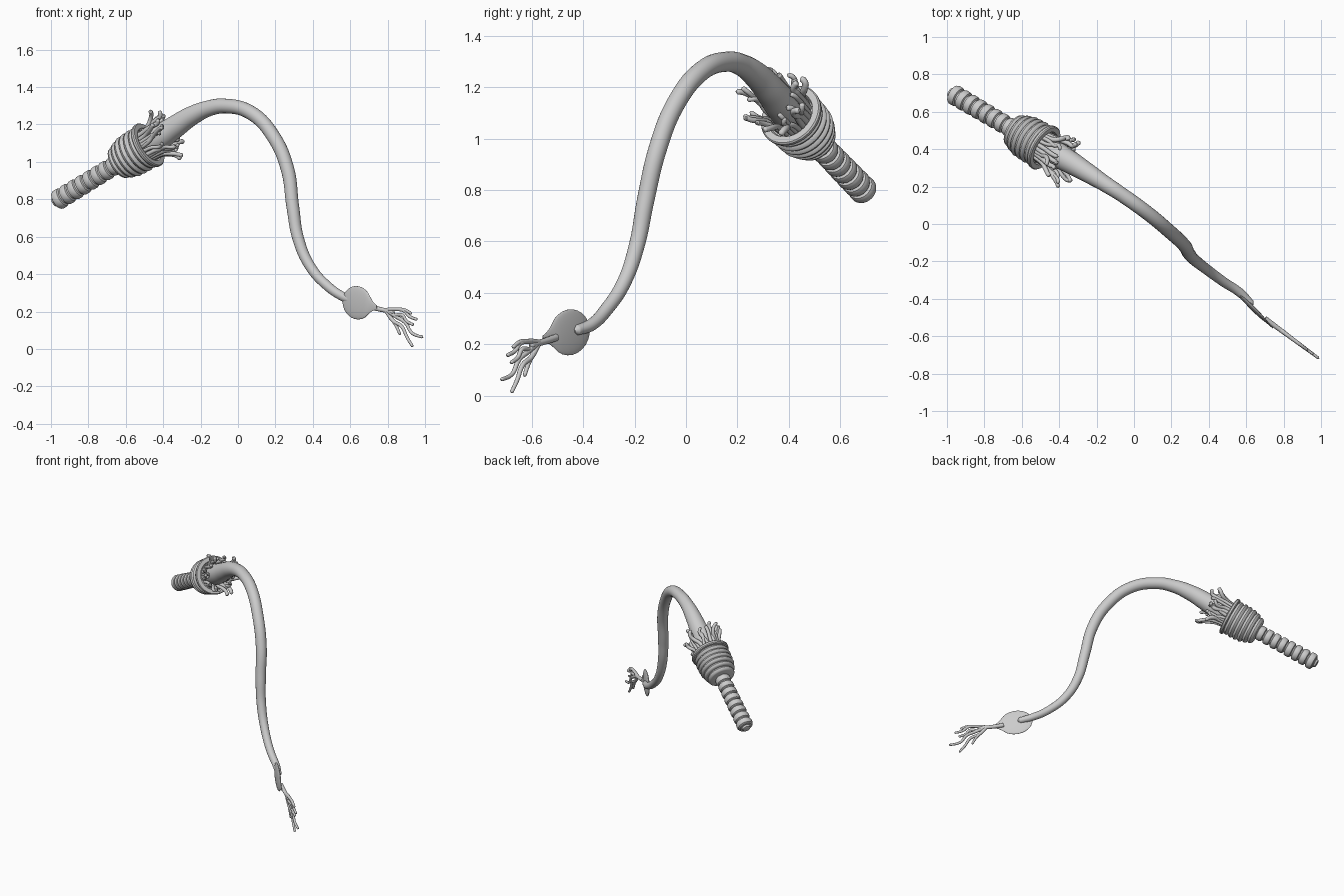
import bpy, bmesh, math, random
from mathutils import Vector, Matrix

if "Cube" in bpy.data.objects:
    bpy.data.objects.remove(bpy.data.objects["Cube"])

random.seed(7)
P0 = Vector((-0.985, 0.705, 0.783))           # butt of the handle
AX = Vector((0.763, -0.449, 0.464)).normalized()
ROT = AX.to_track_quat('Z', 'Y').to_matrix().to_4x4()


def lathe(name, profile, matrix, steps=40, angle=35):
    """Spin (height, radius) pairs about local z, then place."""
    bm = bmesh.new()
    rings = []
    for h, r in profile:
        rings.append([bm.verts.new((r * math.cos(2 * math.pi * i / steps),
                                    r * math.sin(2 * math.pi * i / steps), h))
                      for i in range(steps)])
    for a, b in zip(rings, rings[1:]):
        for i in range(steps):
            j = (i + 1) % steps
            bm.faces.new((a[i], a[j], b[j], b[i]))
    bm.faces.new(rings[0][::-1])
    bm.faces.new(rings[-1])
    bmesh.ops.transform(bm, matrix=matrix, verts=bm.verts)
    bmesh.ops.recalc_face_normals(bm, faces=bm.faces)
    me = bpy.data.meshes.new(name)
    bm.to_mesh(me)
    bm.free()
    ob = bpy.data.objects.new(name, me)
    bpy.context.collection.objects.link(ob)
    bpy.context.view_layer.objects.active = ob
    ob.select_set(True)
    bpy.ops.object.shade_smooth_by_angle(angle=math.radians(angle))
    ob.select_set(False)
    return ob


def tubes(name, paths, res=8, bevel=4):
    """Smooth tapered tubes through lists of (point, radius)."""
    cu = bpy.data.curves.new(name, 'CURVE')
    cu.dimensions = '3D'
    cu.bevel_depth = 1.0
    cu.bevel_resolution = bevel
    cu.resolution_u = res
    cu.use_fill_caps = True
    for path in paths:
        # short extra point rounds the far end
        (pa, _), (pb, rb) = path[-2], path[-1]
        path = path + [(Vector(pb) + (Vector(pb) - Vector(pa)).normalized() * rb * 0.7, rb * 0.35)]
        sp = cu.splines.new('BEZIER')
        sp.bezier_points.add(len(path) - 1)
        for bp, (p, r) in zip(sp.bezier_points, path):
            bp.co = p
            bp.radius = r
            bp.handle_left_type = bp.handle_right_type = 'AUTO'
    ob = bpy.data.objects.new(name, cu)
    bpy.context.collection.objects.link(ob)
    return ob


# Ribbed handle with a small end nub
prof = [(0, 0.018), (0.004, 0.026), (0.016, 0.03), (0.018, 0.04)]
n, step = 8, 0.054
for i in range(n):
    a = 0.02 + i * step
    r = 0.055 - 0.0005 * i
    prof += [(a, r - 0.014), (a + 0.005, r - 0.004), (a + 0.014, r),
             (a + 0.034, r), (a + 0.043, r - 0.004), (a + 0.047, r - 0.014)]
prof += [(0.5, 0.042)]
lathe("handle", prof, Matrix.Translation(P0) @ ROT)

# Wrapped collar with a flared, hollow front rim
prof = [(0.445, 0.03), (0.446, 0.078)]
bands = [(0.448, 0.090), (0.481, 0.104), (0.514, 0.114), (0.547, 0.117), (0.580, 0.118), (0.613, 0.116)]
for a, r in bands:
    prof += [(a, r - 0.008), (a + 0.006, r), (a + 0.016, r + 0.004),
             (a + 0.026, r), (a + 0.032, r - 0.008)]
prof += [(0.646, 0.122), (0.652, 0.128), (0.664, 0.129), (0.670, 0.124),
         (0.670, 0.098), (0.655, 0.092), (0.64, 0.03)]
lathe("collar", prof, Matrix.Translation(P0) @ ROT, steps=56)

# Long tapering lash
tubes("lash", [[
    ((-0.51, 0.43, 1.075), 0.072), ((-0.42, 0.375, 1.13), 0.069),
    ((-0.34, 0.33, 1.185), 0.061), ((-0.25, 0.275, 1.245), 0.052),
    ((-0.16, 0.218, 1.285), 0.043), ((-0.07, 0.16, 1.299), 0.039),
    ((0.07, 0.06, 1.262), 0.038), ((0.19, -0.04, 1.135), 0.037),
    ((0.265, -0.11, 0.96), 0.036), ((0.293, -0.157, 0.76), 0.034),
    ((0.322, -0.19, 0.59), 0.031), ((0.385, -0.24, 0.443), 0.028),
    ((0.48, -0.31, 0.335), 0.026), ((0.57, -0.37, 0.275), 0.024),
    ((0.625, -0.425, 0.255), 0.020)]], res=10, bevel=8)

# Fringe of curling strands springing from the collar
side = ROT.to_3x3() @ Vector((1, 0, 0))
up = ROT.to_3x3() @ Vector((0, 1, 0))


def around(t, r, a):
    return P0 + AX * t + (side * math.cos(a) + up * math.sin(a)) * r


strands = []
count = 24
for i in range(count):
    a = 2 * math.pi * i / count + random.uniform(-0.1, 0.1)
    L = random.uniform(0.10, 0.185)
    out = random.uniform(0.085, 0.135)
    w = random.uniform(-0.3, 0.3)
    r = random.uniform(0.010, 0.014)
    strands.append([(around(0.64, 0.075, a), r),
                    (around(0.67 + L * 0.35, 0.084, a + w * 0.3), r),
                    (around(0.67 + L * 0.7, (0.09 + out) / 2, a + w), r),
                    (around(0.67 + L * 0.9, out, a + w * 0.8), r * 0.95),
                    (around(0.67 + L, out + random.uniform(-0.01, 0.025), a + w * 0.4), r * 0.95)])
tubes("fringe", strands, res=5, bevel=3)

# Flat teardrop paddle at the lash end
R = 0.089
u = Vector((0.69, -0.69, -0.17)).normalized()
nrm = Vector((1, 1, 0)).normalized()
v = nrm.cross(u)
frame = Matrix((v, nrm, u)).transposed().to_4x4()
prof = [(-0.11 * math.cos(a), R * math.sin(a))
        for a in [math.radians(d) for d in (2, 10, 20, 32, 45, 60, 75, 90, 105, 120, 132)]]
prof += [(0.09, 0.050), (0.107, 0.034), (0.128, 0.020), (0.15, 0.012)]
lathe("paddle", prof, Matrix.Translation((0.637, -0.452, 0.247)) @ frame @
      Matrix.Diagonal((1, 0.14, 1, 1)), steps=48, angle=60)


# Branching tips, all lying close to one upright plane
def tip(points, r0=0.0115, r1=0.0075):
    m = len(points) - 1
    return [((x, -0.52 - (x - 0.72) * 0.74, z), r0 + (r1 - r0) * k / m)
            for k, (x, z) in enumerate(points)]


tubes("tip_strands", [
    tip([(0.70, 0.227), (0.75, 0.214), (0.80, 0.203), (0.83, 0.195)], 0.014, 0.011),
    tip([(0.78, 0.207), (0.84, 0.212), (0.89, 0.203), (0.915, 0.175), (0.955, 0.158)]),
    tip([(0.85, 0.212), (0.89, 0.209), (0.925, 0.190)], 0.010),
    tip([(0.80, 0.203), (0.85, 0.170), (0.895, 0.140), (0.93, 0.085), (0.985, 0.064)]),
    tip([(0.79, 0.206), (0.83, 0.150), (0.875, 0.120), (0.905, 0.060), (0.932, 0.016)]),
    tip([(0.82, 0.165), (0.845, 0.125), (0.865, 0.080)], 0.010),
    tip([(0.84, 0.180), (0.88, 0.180), (0.90, 0.150), (0.935, 0.130)], 0.010),
], res=5, bevel=3)
